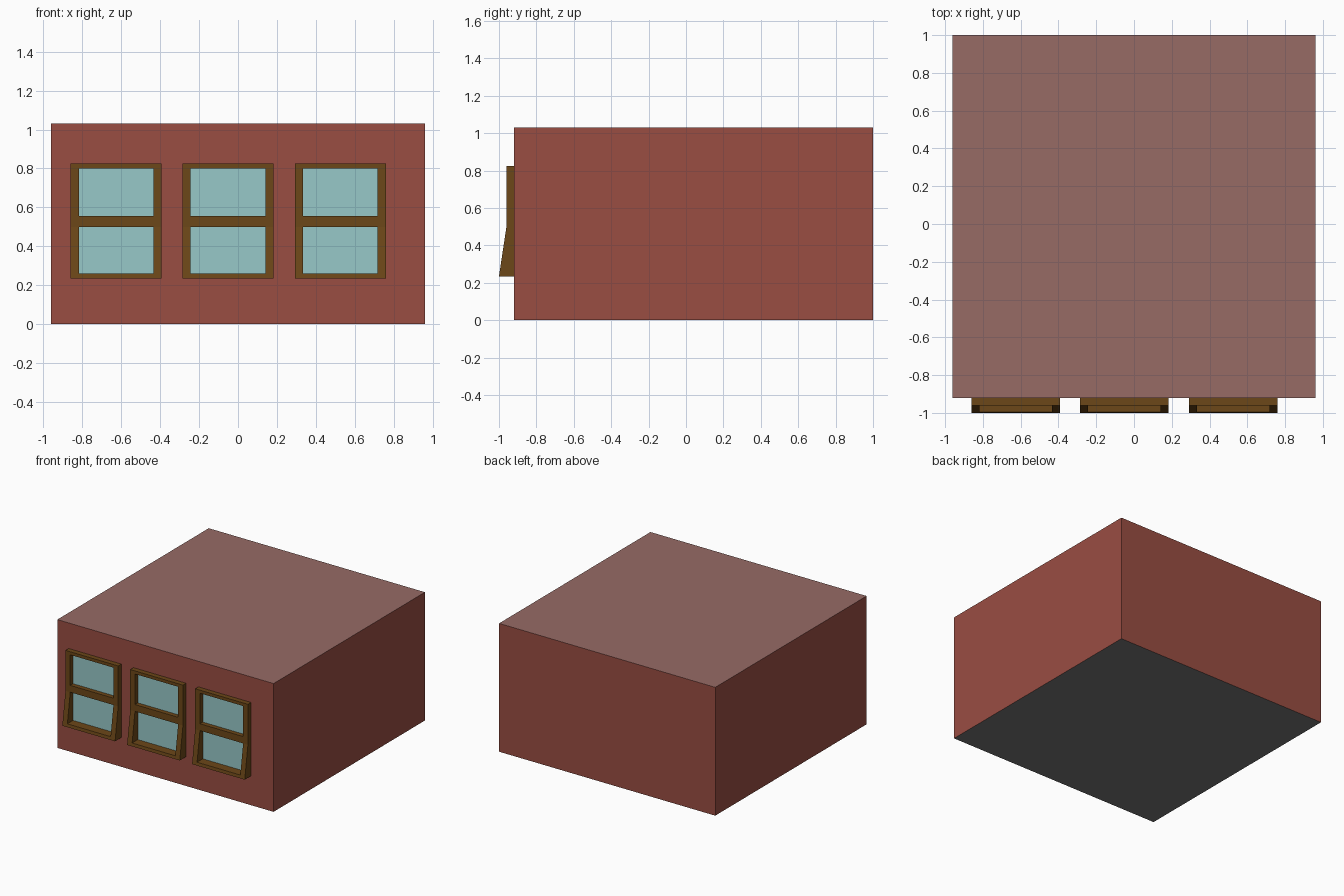
import bpy, bmesh

if "Cube" in bpy.data.objects:
    bpy.data.objects.remove(bpy.data.objects["Cube"])


def material(name, rgb):
    m = bpy.data.materials.new(name)
    m.diffuse_color = (*rgb, 1)
    m.use_nodes = True
    m.node_tree.nodes["Principled BSDF"].inputs["Base Color"].default_value = m.diffuse_color
    return m


BRICK = material("brick_red", (0.32, 0.075, 0.055))
ROOF = material("roof_pink", (0.31, 0.145, 0.13))
FLOOR = material("floor_grey", (0.18, 0.18, 0.18))
WOOD = material("wood_brown", (0.15, 0.063, 0.009))
GLASS = material("glass_blue", (0.31, 0.58, 0.58))


def finish(bm, name, mats):
    bmesh.ops.recalc_face_normals(bm, faces=bm.faces)
    me = bpy.data.meshes.new(name)
    bm.to_mesh(me)
    bm.free()
    for m in mats:
        me.materials.append(m)
    ob = bpy.data.objects.new(name, me)
    bpy.context.collection.objects.link(ob)
    return ob


def prism(bm, profile, x0, x1, caps=True):
    """Extrude a (y, z) profile along x."""
    a = [bm.verts.new((x0, y, z)) for y, z in profile]
    b = [bm.verts.new((x1, y, z)) for y, z in profile]
    n = len(profile)
    for i in range(n):
        j = (i + 1) % n
        bm.faces.new((a[i], a[j], b[j], b[i]))
    if caps:
        bm.faces.new(a[::-1])
        bm.faces.new(b)


# Building block: red walls, pink roof, grey underside
WALL = -0.92
bm = bmesh.new()
prism(bm, [(WALL, 0), (1, 0), (1, 1.03), (WALL, 1.03)], -0.96, 0.96)
bm.normal_update()
for f in bm.faces:
    z = f.calc_center_median().z
    f.material_index = 1 if z > 1.02 else 2 if z < 0.01 else 0
finish(bm, "building", [BRICK, ROOF, FLOOR])

# Windows: flat upper sash, lower sash flaring outwards
FRONT, LIP = -0.96, -1.0
LOW, MID, TOP = 0.235, 0.50, 0.825
WIDTH, JAMB = 0.468, 0.042
jamb = [(WALL, LOW), (LIP, LOW), (FRONT, MID), (FRONT, TOP), (WALL, TOP)]
sill_y = LIP + (FRONT - LIP) * 0.025 / (MID - LOW)
rails = [
    [(WALL, LOW), (LIP, LOW), (sill_y, 0.26), (WALL, 0.26)],
    [(WALL, MID), (FRONT, MID), (FRONT, 0.555), (WALL, 0.555)],
    [(WALL, 0.80), (FRONT, 0.80), (FRONT, TOP), (WALL, TOP)],
]
for name, x in (("left", -0.86), ("middle", -0.285), ("right", 0.292)):
    inner0, inner1 = x + JAMB, x + WIDTH - JAMB
    # Wooden frame
    bm = bmesh.new()
    prism(bm, jamb, x, inner0)
    prism(bm, jamb, inner1, x + WIDTH)
    for rail in rails:
        prism(bm, rail, inner0, inner1, caps=False)
    finish(bm, name + "_window_frame", [WOOD])
    # Two glass panes just in front of the wall
    bm = bmesh.new()
    for z0, z1 in ((0.26, MID), (0.555, 0.80)):
        bm.faces.new([bm.verts.new((px, WALL - 0.004, pz)) for px, pz in
                      ((inner0, z0), (inner1, z0), (inner1, z1), (inner0, z1))])
    ob = finish(bm, name + "_window_glass", [GLASS])
    if ob.data.polygons[0].normal.y > 0:
        ob.data.flip_normals()
    for p in ob.data.polygons:
        p.use_smooth = False
